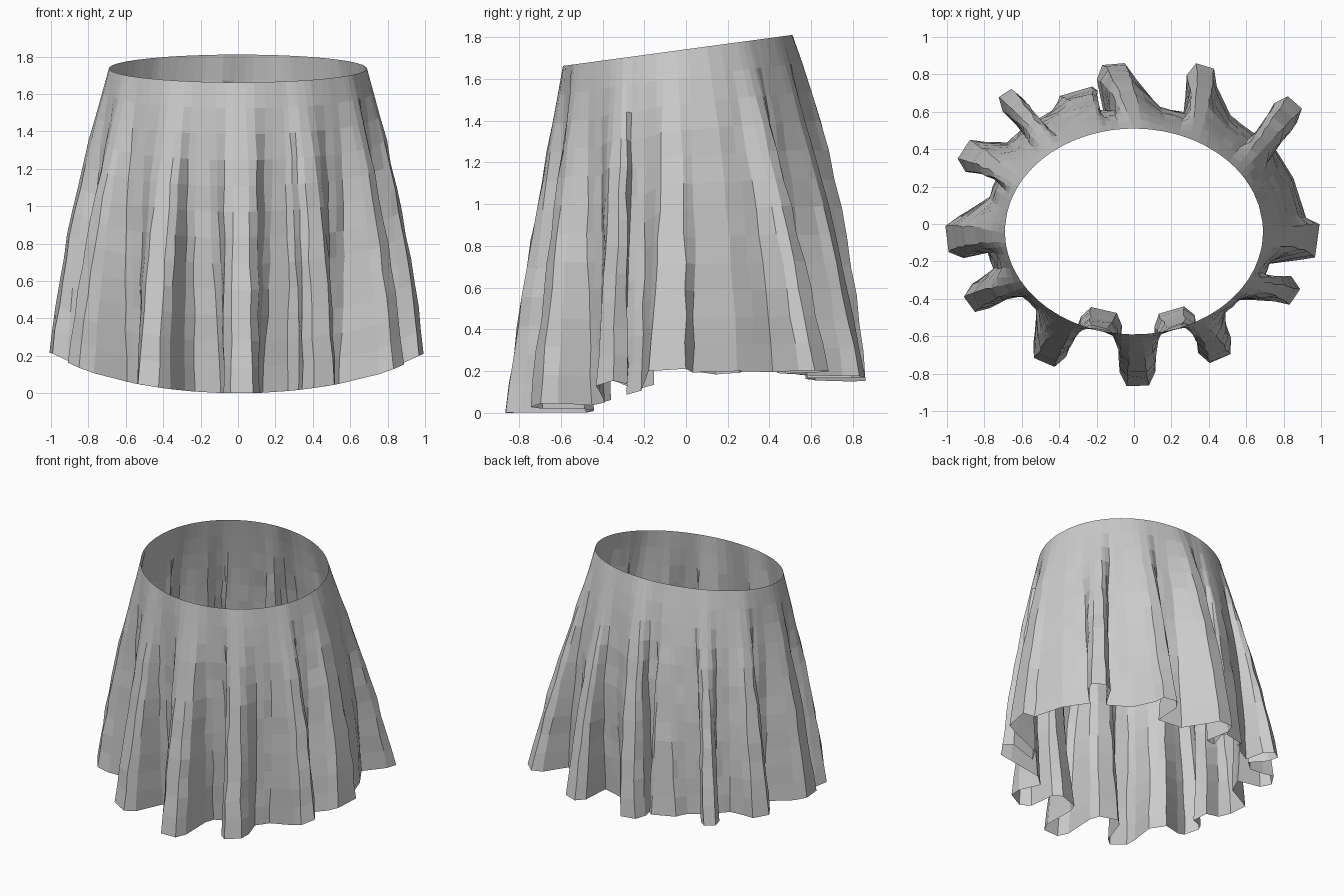
import bpy, bmesh, math, random
from mathutils import Vector

if "Cube" in bpy.data.objects:
    bpy.data.objects.remove(bpy.data.objects["Cube"])

random.seed(4)
ROWS = 12
CY = -0.04                      # centre of the waist ellipse in y
CREASE = 12                     # back fold that runs all the way up to the waist

# Hem folds going round from the front: x, y, half width (outward and inward alternate)
FOLDS = [
    (0.02, -0.865, .06), (0.20, -0.46, .07), (0.46, -0.72, .06), (0.50, -0.42, .05),
    (0.86, -0.39, .05), (0.69, -0.25, .04), (0.98, -0.09, .09), (0.80, 0.33, .10),
    (0.86, 0.65, .05), (0.58, 0.53, .09), (0.38, 0.845, .05), (0.18, 0.60, .09),
    (-0.11, 0.855, .06), (-0.20, 0.58, .04), (-0.31, 0.71, .09), (-0.50, 0.57, .07),
    (-0.69, 0.70, .04), (-0.64, 0.47, .05), (-0.91, 0.40, .06), (-0.74, 0.20, .06),
    (-1.00, -0.08, .07), (-0.76, -0.20, .05), (-0.88, -0.43, .05), (-0.55, -0.40, .06),
    (-0.48, -0.74, .06), (-0.16, -0.46, .07),
]
N = len(FOLDS)


def ring(u, a, b, cy):
    return Vector((a * math.cos(u), cy + b * math.sin(u)))


def smooth(lo, hi, v):
    v = min(1, max(0, (v - lo) / (hi - lo)))
    return v * v * (3 - 2 * v)


# Waist angle of each fold, partly evened out so the cloth gathers regularly
angles = []
for k, (x, y, w) in enumerate(FOLDS):
    u = math.atan2((y - CY) / 0.55, x / 0.69)
    if k > N // 2 and u < 0:
        u += 2 * math.pi
    even = -math.pi / 2 + 2 * math.pi * k / N
    angles.append(0.65 * u + 0.35 * even)

# Columns of cloth: outward folds have a tip and set-back shoulders,
# inward folds too at the front, elsewhere they are a simple flat valley
columns = []
for k, (x, y, w) in enumerate(FOLDS):
    tangent = Vector((-y / 0.5, x / 0.75)).normalized()
    outward = Vector((tangent.y, -tangent.x))
    before = angles[k] - (angles[k - 1] - (2 * math.pi if k == 0 else 0))
    after = angles[(k + 1) % N] + (2 * math.pi if k == N - 1 else 0) - angles[k]
    if k % 2 == 0 or y < -0.45:
        setback = -0.075 if k % 2 == 0 else 0.06
        if k == 14:             # shallow fold
            setback = -0.03
        wide = 1.25 if w > 0.08 else 1.6
        pts = [(-.36, -wide, setback), (-.15, -1, 0), (.15, 1, 0), (.36, wide, setback)]
    else:
        pts = [(-.27, -1, 0), (0, 0, 0), (.27, 1, 0)]
    for s, side, back in pts:
        p = Vector((x, y)) + tangent * (w * side) + outward * back
        columns.append((angles[k] + s * (before if s < 0 else after), p, k))

# Skirt: loft from the sloping waist, over a smooth yoke, to the folded hem
bm = bmesh.new()
grid = []
for u, hem, k in columns:
    waist = ring(u, 0.69, 0.55, CY)
    body = ring(u, 0.84, 0.68, 0.015)
    z_top = 1.742 + 0.135 * waist.y
    back = smooth(-0.4, 0.3, hem.y)
    z_hem = (0.17 * hem.x ** 2 + 0.05 * hem.x ** 8) * (1 - back) + (0.15 + 0.06 * abs(hem.x)) * back
    power = 0.9 if k == CREASE else 1.15 + 0.2 * smooth(0.1, 0.5, body.y)
    col = []
    for r in range(ROWS + 1):
        t = r / ROWS
        flare = 1 - (1 - t) ** 2.2
        p = waist.lerp(body, flare) + (hem - body) * t ** power
        if 2 < r < ROWS:        # slight crumple of the cloth
            p += Vector((random.uniform(-1, 1), random.uniform(-1, 1))) * 0.006
        col.append(bm.verts.new((p.x, p.y, z_top + (z_hem - z_top) * t)))
    grid.append(col)
for i, a in enumerate(grid):
    b = grid[(i + 1) % len(grid)]
    for r in range(ROWS):
        bm.faces.new((a[r], a[r + 1], b[r + 1], b[r]))

mesh = bpy.data.meshes.new("pleated_skirt")
bm.to_mesh(mesh)
bm.free()
skirt = bpy.data.objects.new("pleated_skirt", mesh)
bpy.context.collection.objects.link(skirt)
